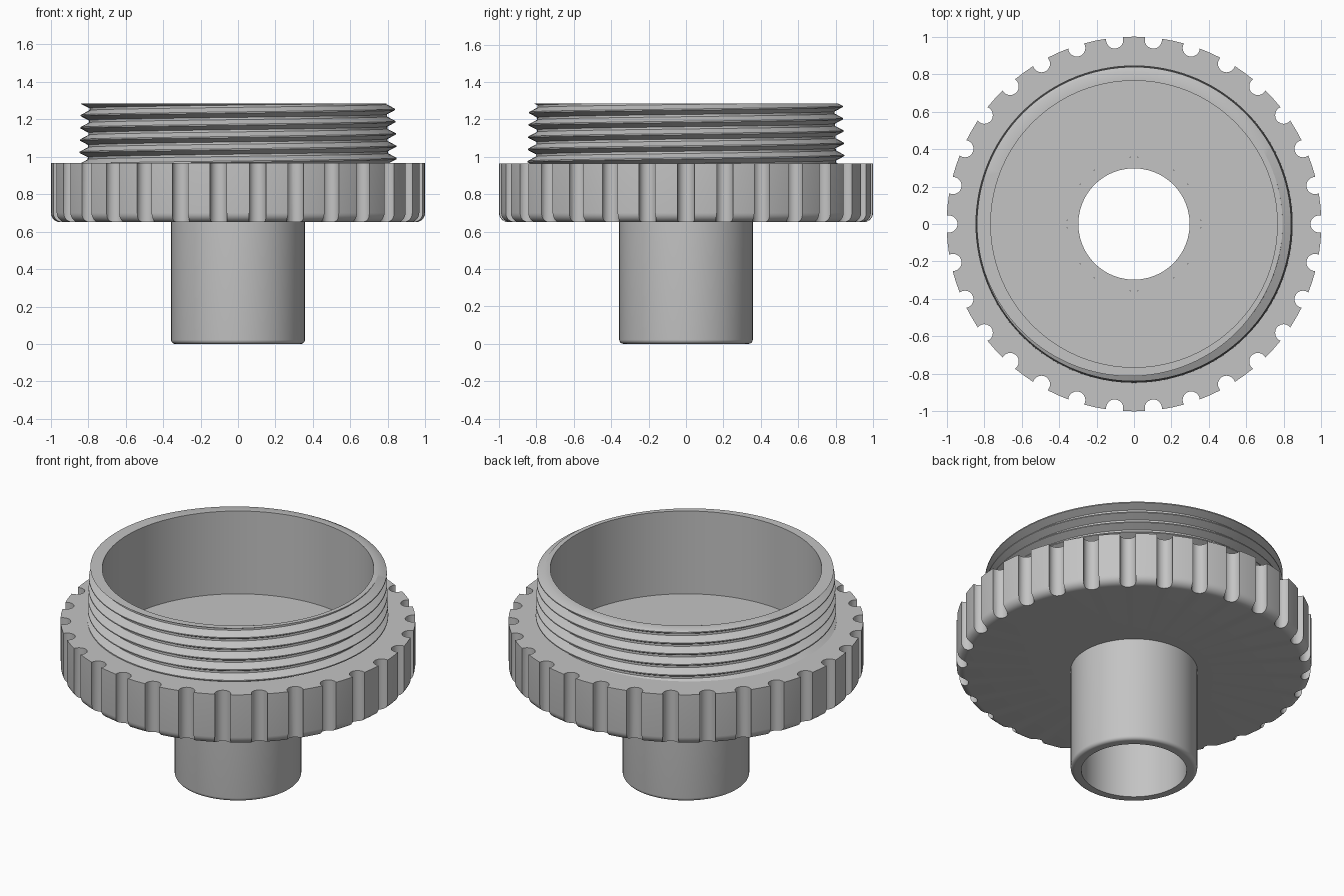
import bpy, bmesh
from math import cos, sin, pi, tau, radians

cube = bpy.data.objects.get("Cube")
if cube:
    bpy.data.objects.remove(cube, do_unlink=True)

grey = bpy.data.materials.new("plain grey")
grey.use_nodes = True
colour = (0.55, 0.55, 0.55, 1)
grey.diffuse_color = colour
grey.node_tree.nodes["Principled BSDF"].inputs["Base Color"].default_value = colour


def make_object(name, bm):
    bmesh.ops.recalc_face_normals(bm, faces=bm.faces[:])
    mesh = bpy.data.meshes.new(name)
    bm.to_mesh(mesh)
    bm.free()
    mesh.materials.append(grey)
    obj = bpy.data.objects.new(name, mesh)
    bpy.context.collection.objects.link(obj)
    return obj


def select(obj):
    bpy.ops.object.select_all(action='DESELECT')
    obj.select_set(True)
    bpy.context.view_layer.objects.active = obj


def smooth(obj, angle=30):
    select(obj)
    bpy.ops.object.shade_smooth_by_angle(angle=radians(angle))


def lathe(name, profile, steps=120):
    """Spin a closed (radius, height) profile around the z axis."""
    bm = bmesh.new()
    rings = [[bm.verts.new((r * cos(tau * i / steps), r * sin(tau * i / steps), z))
              for r, z in profile] for i in range(steps)]
    n = len(profile)
    for i in range(steps):
        a, b = rings[i], rings[(i + 1) % steps]
        for j in range(n):
            k = (j + 1) % n
            bm.faces.new((a[j], b[j], b[k], a[k]))
    return make_object(name, bm)


def fillet(radius, base, size, steps=6):
    """Rounded lower outer corner of a profile."""
    return [(radius - size + size * sin(pi / 2 * i / steps),
             base + size - size * cos(pi / 2 * i / steps)) for i in range(steps + 1)]


BORE, TUBE, WALL = 0.297, 0.357, 0.765
UNDER, FLOOR, SHOULDER, TOP = 0.65, 0.77, 0.965, 1.285

# Outlet tube, ending flush with the inner floor
tube = lathe("outlet_tube", [(BORE, 0)] + fillet(TUBE, 0, 0.022)
             + [(TUBE, FLOOR), (BORE, FLOOR)], 96)
smooth(tube)

# Grip ring with its floor
ring = lathe("grip_ring", [(TUBE, UNDER)] + fillet(1, UNDER, 0.05)
             + [(1, SHOULDER), (WALL, SHOULDER), (WALL, FLOOR), (TUBE, FLOOR)])

# Round finger grooves cut into the rim
NOTCHES = 30
bm = bmesh.new()
for i in range(NOTCHES):
    a = tau * i / NOTCHES
    new = bmesh.ops.create_cone(bm, cap_ends=True, segments=20, radius1=0.046,
                                radius2=0.046, depth=0.6)["verts"]
    bmesh.ops.translate(bm, verts=new, vec=(0.988 * cos(a), 0.988 * sin(a), 0.81))
cutter = make_object("groove_cutter", bm)
cutter.hide_render = True
cut = ring.modifiers.new("grooves", 'BOOLEAN')
cut.operation = 'DIFFERENCE'
cut.solver = 'EXACT'
cut.object = cutter
select(ring)
bpy.ops.object.modifier_apply(modifier=cut.name)
bpy.data.objects.remove(cutter, do_unlink=True)
smooth(ring)

# Threaded collar: a right-handed helix trimmed flat at both ends
PITCH, STEPS, CREST_Z = 0.0655, 120, TOP
SHAPE = [(0, 1), (0.05, 1), (0.42, 0), (0.6, 0), (0.95, 1), (1, 1)]


def thread_radius(angle, z):
    phase = ((z - CREST_Z) / PITCH - (angle - pi) / tau) % 1
    for (p, h), (q, g) in zip(SHAPE, SHAPE[1:]):
        if phase <= q:
            depth = h + (g - h) * (phase - p) / (q - p)
            break
    taper = 0.01 * (TOP - z) / (TOP - SHOULDER)
    return 0.793 + taper + 0.045 * depth


bm = bmesh.new()
columns = []
for i in range(STEPS + 1):
    a = tau * i / STEPS
    points = [(WALL, SHOULDER), (WALL, TOP)]
    for turn in range(2, -8, -1):
        for p, _ in reversed(SHAPE[:-1]):
            z = CREST_Z + PITCH * (turn + p + (a - pi) / tau)
            z = min(TOP, max(SHOULDER, z))
            points.append((thread_radius(a, z), z))
    columns.append([bm.verts.new((r * cos(a), r * sin(a), z)) for r, z in points])
for a, b in zip(columns, columns[1:]):
    for j in range(len(a) - 1):
        bm.faces.new((a[j], b[j], b[j + 1], a[j + 1]))
bmesh.ops.remove_doubles(bm, verts=bm.verts[:], dist=0.0002)
collar = make_object("threaded_collar", bm)
smooth(collar)
